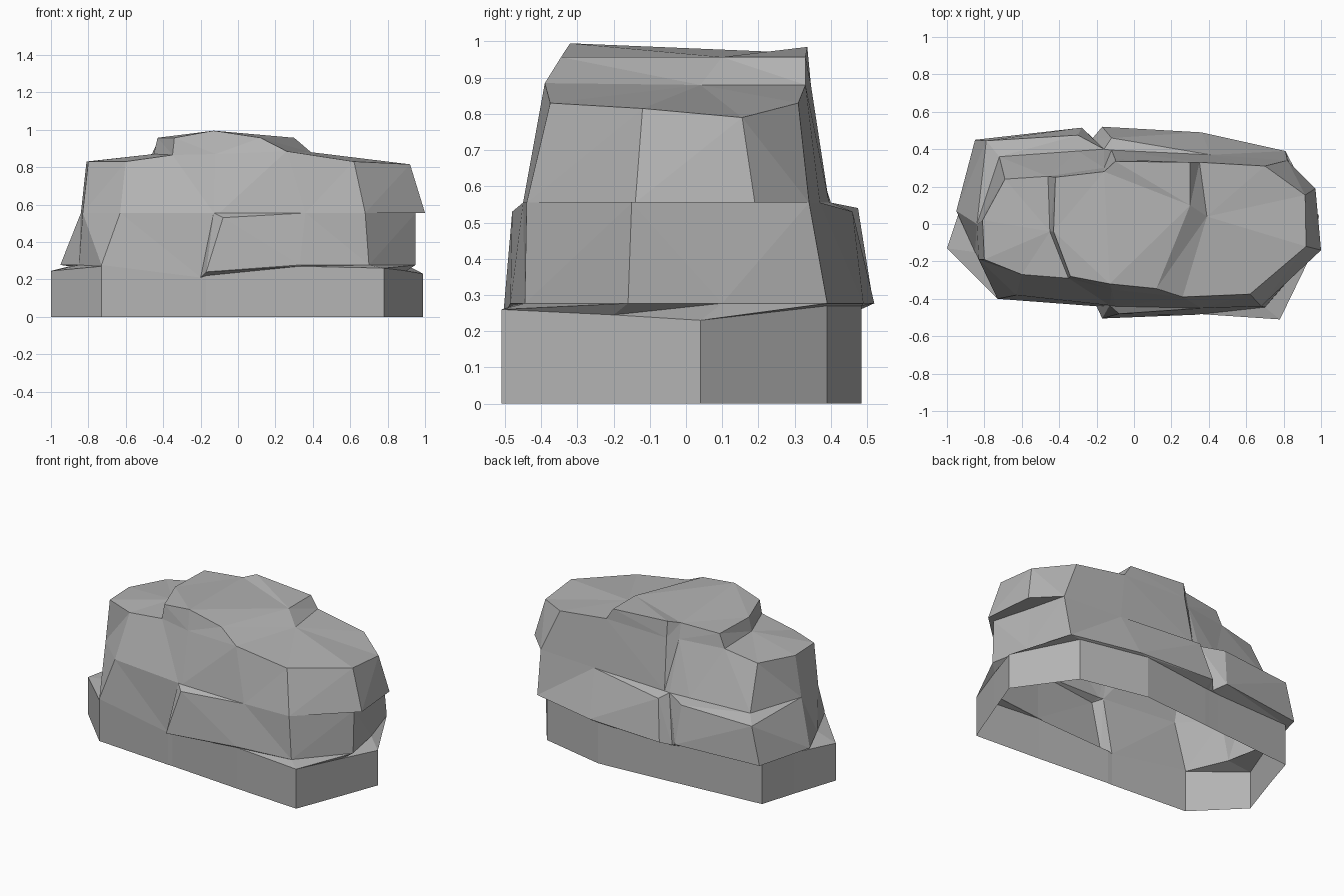
import bpy, bmesh
from mathutils import Vector

cube = bpy.data.objects.get("Cube")
if cube:
    bpy.data.objects.remove(cube, do_unlink=True)

stone = bpy.data.materials.new("grey_stone")
stone.use_nodes = True
grey = (0.45, 0.45, 0.45, 1)
stone.diffuse_color = grey
stone.node_tree.nodes["Principled BSDF"].inputs["Base Color"].default_value = grey


def ring(outline, height, offsets={}):
    """Closed outline at one height, with a few points at heights of their own."""
    return [Vector((x, y, offsets.get(i, height))) for i, (x, y) in enumerate(outline)]


def changed(points, changes):
    """Copy of a ring with some of its points moved."""
    return [Vector(changes.get(i, p)) for i, p in enumerate(points)]


def stratum(name, rings, caps=()):
    """Open flat-faced shell lofted through rings, plus extra faces given as point lists."""
    bm = bmesh.new()
    loops = [[bm.verts.new(p) for p in r] for r in rings]
    for low, high in zip(loops, loops[1:]):
        for i in range(len(low)):
            j = (i + 1) % len(low)
            bm.faces.new((low[i], low[j], high[j], high[i]))
    for cap in caps:
        bm.faces.new([bm.verts.new(p) for p in cap])
    bmesh.ops.remove_doubles(bm, verts=bm.verts, dist=0.001)
    bmesh.ops.triangulate(bm, faces=bm.faces)
    mesh = bpy.data.meshes.new(name)
    bm.to_mesh(mesh)
    bm.free()
    mesh.materials.append(stone)
    obj = bpy.data.objects.new(name, mesh)
    bpy.context.collection.objects.link(obj)
    return obj


# Outlines run left, front, right, back; points 2-3 and 10-12 form the two clefts
ground = ring([(-1, -.13), (-.73, -.4), (-.2, -.44), (-.17, -.44), (.33, -.48),
               (.78, -.51), (.9, -.2), (.99, .04), (.74, .39), (.3, .485),
               (-.17, .45), (-.2, .447), (-.28, .44), (-.83, .395), (-.9, .17)], 0)
base_rim = ring([p.xy for p in ground], .27,
                {0: .245, 2: .21, 3: .22, 5: .26, 6: .245, 7: .23, 10: .25, 11: .25, 12: .25})

middle_foot = ring([(-.85, -.15), (-.73, -.4), (-.2, -.44), (-.17, -.505), (.33, -.485),
                    (.7, -.445), (.95, -.16), (.9, .1), (.81, .39), (.36, .49),
                    (-.17, .52), (-.22, .46), (-.28, .515), (-.85, .45), (-.95, .07)],
                   .277, {2: .21, 3: .24, 11: .25, 12: .29})
middle_rim = ring([(-.83, -.19), (-.63, -.38), (-.13, -.435), (-.08, -.48), (.36, -.45),
                   (.68, -.44), (.95, -.15), (.88, .1), (.82, .34), (.41, .37),
                   (-.12, .46), (-.16, .4), (-.3, .475), (-.79, .445), (-.84, 0)],
                  .555, {3: .53, 10: .53, 12: .54, 13: .52})

upper_foot = changed(middle_rim, {3: (-.1, -.44, .555), 6: (1, -.14, .555), 7: (.97, .19, .555),
                                  10: (-.12, .395, .555), 12: (-.3, .39, .555),
                                  13: (-.72, .36, .555)})
upper_rim = ring([(-.8, -.19), (-.6, -.27), (-.35, -.29), (-.12, -.35), (.26, -.39),
                  (.62, -.375), (.92, -.12), (.915, .155), (.7, .31), (.35, .33),
                  (-.1, .345), (-.16, .3), (-.46, .255), (-.69, .24), (-.81, .02)],
                 .83, {2: .865, 3: .87, 4: .885, 6: .815, 7: .79, 9: .88,
                       10: .88, 11: .87, 12: .87})

# Creases where the cap meets the two shoulders
left_crease = Vector((-.45, -.04, .87))
right_crease = Vector((.39, .04, .88))
left_shoulder = upper_rim[:3] + [left_crease] + upper_rim[12:]
right_shoulder = upper_rim[4:10] + [right_crease]

cap_foot = upper_rim[2:5] + [right_crease] + upper_rim[9:13] + [left_crease]
cap_rim = ring([(-.34, -.28), (-.13, -.32), (.12, -.345), (.3, .1), (.3, .33),
                (-.1, .335), (-.16, .28), (-.42, .25), (-.43, -.04)],
               .957, {1: .995, 5: .985, 6: .97})

stratum("base_stratum", [ground, base_rim])
stratum("middle_stratum", [base_rim, middle_foot, middle_rim])
stratum("upper_stratum", [middle_rim, upper_foot, upper_rim], [left_shoulder, right_shoulder])
stratum("cap_stratum", [cap_foot, cap_rim], [cap_rim])
